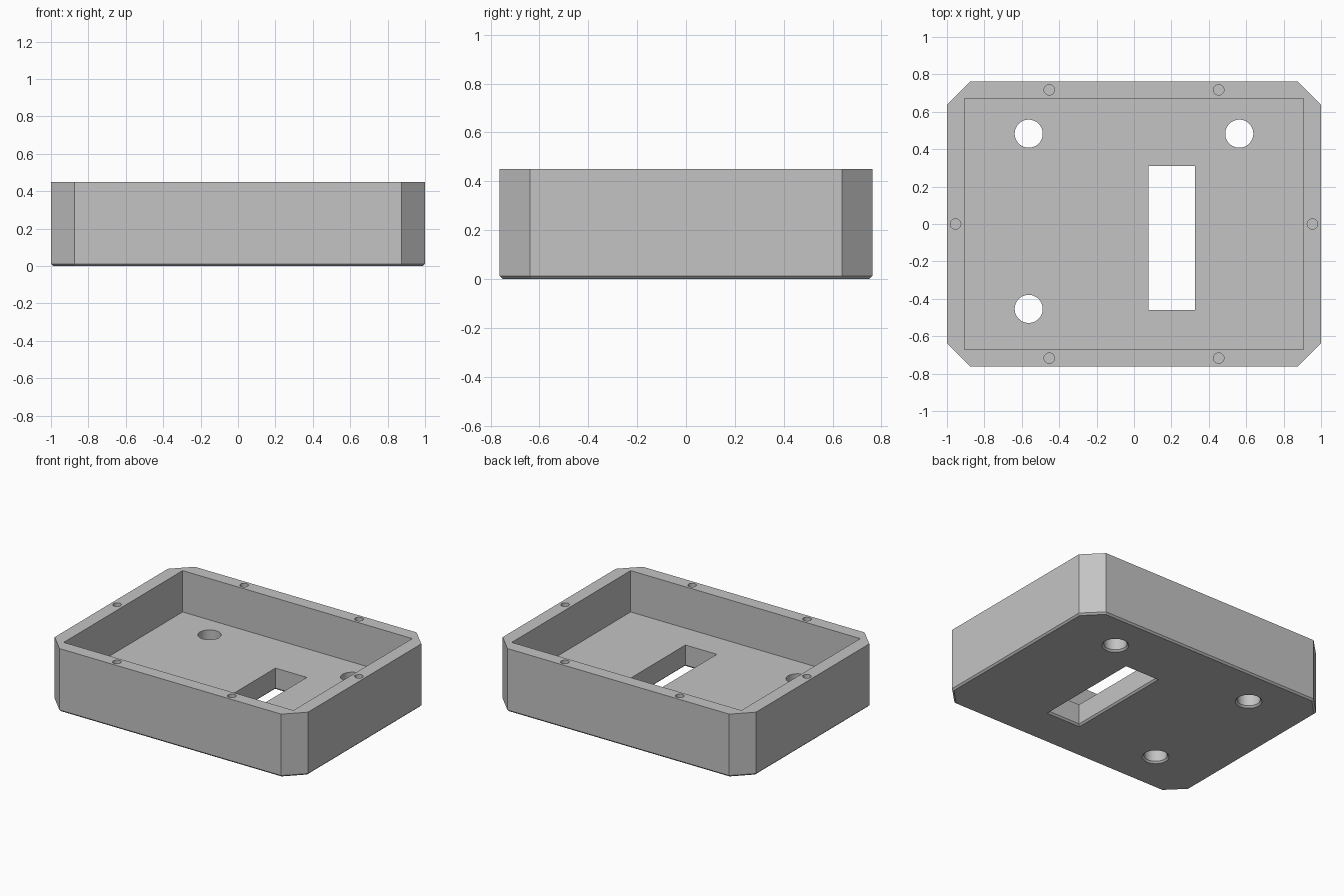
import bpy
import math

cube = bpy.data.objects.get("Cube")
if cube:
    bpy.data.objects.remove(cube, do_unlink=True)

HALF_X, HALF_Y, HEIGHT = 1.0, 0.763, 0.45
CORNER, FLOOR, BEVEL = 0.125, 0.155, 0.012

grey = bpy.data.materials.new("plain grey")
grey.use_nodes = True
colour = (0.55, 0.55, 0.55, 1)
grey.diffuse_color = colour
grey.node_tree.nodes["Principled BSDF"].inputs["Base Color"].default_value = colour


def loft(name, rings):
    """Closed solid through a stack of (outline, z) rings."""
    n = len(rings[0][0])
    verts = [(x, y, z) for outline, z in rings for x, y in outline]
    faces = [tuple(reversed(range(n))), tuple(range(len(verts) - n, len(verts)))]
    for r in range(len(rings) - 1):
        for i in range(n):
            j = (i + 1) % n
            faces.append((r * n + i, r * n + j, r * n + n + j, r * n + n + i))
    mesh = bpy.data.meshes.new(name)
    mesh.from_pydata(verts, [], faces)
    mesh.materials.append(grey)
    obj = bpy.data.objects.new(name, mesh)
    bpy.context.collection.objects.link(obj)
    return obj


def octagon(inset):
    """Rectangle with cut corners, offset evenly inwards."""
    x, y = HALF_X - inset, HALF_Y - inset
    c = CORNER - inset * (2 - math.sqrt(2))
    return [(x - c, -y), (x, c - y), (x, y - c), (x - c, y),
            (c - x, y), (-x, y - c), (-x, c - y), (c - x, -y)]


def rectangle(cx, cy, hx, hy):
    return [(cx - hx, cy - hy), (cx + hx, cy - hy), (cx + hx, cy + hy), (cx - hx, cy + hy)]


def circle(cx, cy, r, n=48):
    return [(cx + r * math.cos(math.tau * i / n), cy + r * math.sin(math.tau * i / n))
            for i in range(n)]


def flared(name, outline):
    """Cutter through the floor that widens at the underside."""
    return loft(name, [(outline(2 * BEVEL), -BEVEL), (outline(0), BEVEL), (outline(0), FLOOR + 0.05)])


# Outer block with a bevelled bottom edge
case = loft("enclosure_tray", [(octagon(BEVEL), 0), (octagon(0), BEVEL), (octagon(0), HEIGHT)])

# Main cavity
cavity = rectangle(0, 0, 0.906, 0.67)
cutters = [loft("cavity_cutter", [(cavity, FLOOR), (cavity, HEIGHT + 0.1)])]

# Rectangular slot and round holes through the floor
cutters.append(flared("slot_cutter", lambda e: rectangle(0.202, -0.074, 0.124 + e, 0.385 + e)))
for x, y in [(-0.563, 0.483), (0.563, 0.483), (-0.563, -0.454)]:
    cutters.append(flared("floor_hole_cutter", lambda e: circle(x, y, 0.075 + e)))

# Blind screw holes in the rim
screws = [(sx * 0.453, sy * 0.717) for sx in (-1, 1) for sy in (-1, 1)]
screws += [(-0.954, 0), (0.954, 0)]
for x, y in screws:
    ring = circle(x, y, 0.028, 32)
    cutters.append(loft("screw_hole_cutter", [(ring, HEIGHT - 0.25), (ring, HEIGHT + 0.1)]))

# Cut everything and keep the finished mesh
for cutter in cutters:
    cutter.hide_render = True
    mod = case.modifiers.new(cutter.name, "BOOLEAN")
    mod.operation = "DIFFERENCE"
    mod.solver = "EXACT"
    mod.object = cutter
bpy.context.view_layer.update()
finished = bpy.data.meshes.new_from_object(
    case.evaluated_get(bpy.context.evaluated_depsgraph_get()))
case.modifiers.clear()
case.data = finished
for cutter in cutters:
    bpy.data.objects.remove(cutter, do_unlink=True)

# Smooth bores, crisp edges
bpy.ops.object.select_all(action="DESELECT")
case.select_set(True)
bpy.context.view_layer.objects.active = case
bpy.ops.object.shade_smooth_by_angle(angle=math.radians(30))
